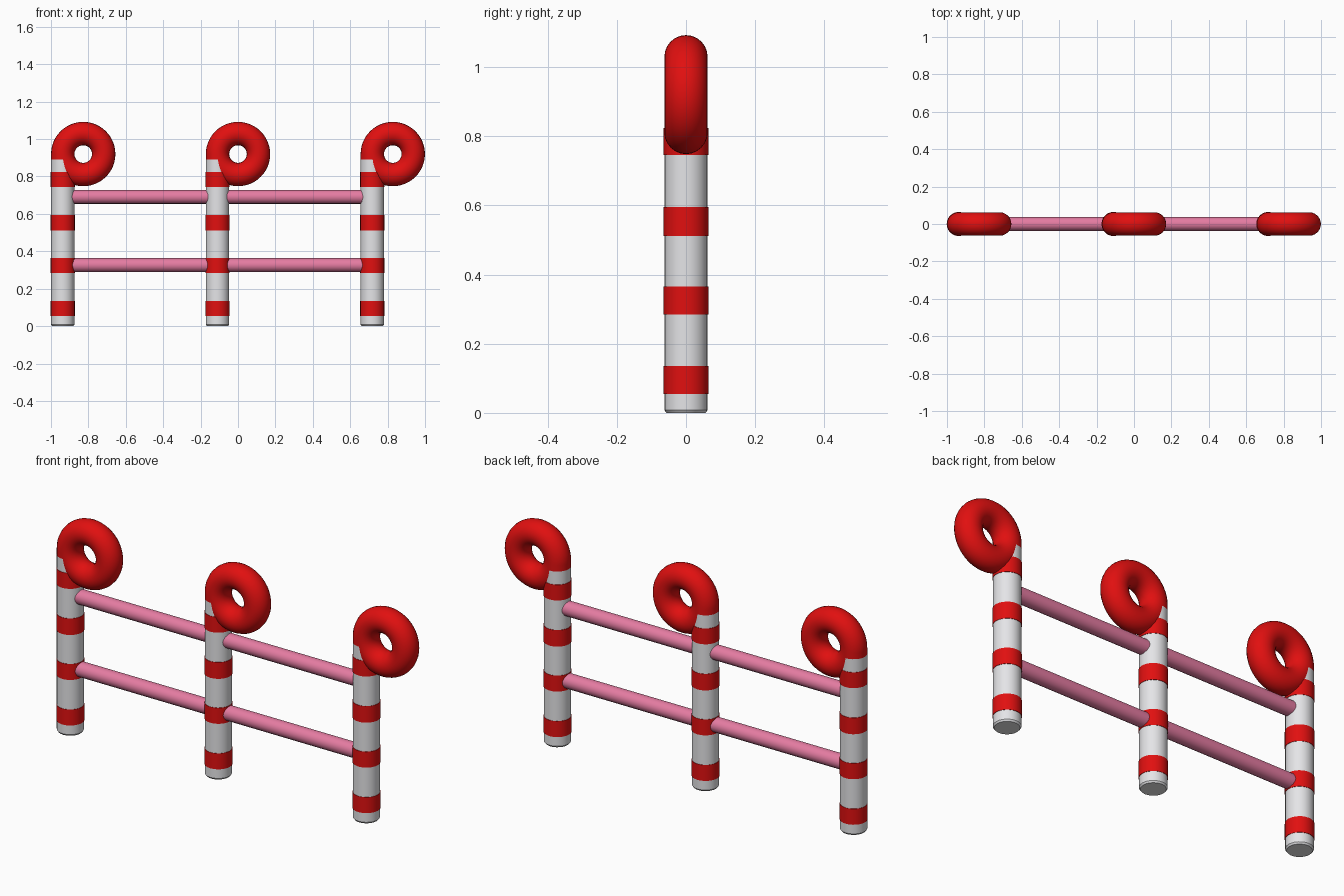
import bpy
import bmesh
import math

default = bpy.data.objects.get("Cube")
if default:
    bpy.data.objects.remove(default, do_unlink=True)


def make_material(name, rgb):
    mat = bpy.data.materials.new(name)
    mat.use_nodes = True
    mat.diffuse_color = (*rgb, 1)
    mat.node_tree.nodes["Principled BSDF"].inputs["Base Color"].default_value = (*rgb, 1)
    return mat


RED = make_material("candy red", (0.75, 0.005, 0.005))
WHITE = make_material("candy white", (0.78, 0.78, 0.8))
PINK = make_material("rail pink", (0.78, 0.2, 0.36))

SPACING = 0.8275
RING_Z = 0.92
RING_R = 0.1095
POST_R = 0.0625
BANDS = [(0.055, 0.135), (0.285, 0.365), (0.512, 0.595), (0.745, 0.824)]
RAIL_HEIGHTS = {"lower": 0.326, "upper": 0.691}


def shade(obj, degrees=35):
    bpy.ops.object.select_all(action="DESELECT")
    obj.select_set(True)
    bpy.context.view_layer.objects.active = obj
    bpy.ops.object.shade_smooth_by_angle(angle=math.radians(degrees))


def make_post(name, x):
    # Turned profile: chamfered foot, slightly raised red bands, red tip
    profile = [(POST_R - 0.006, 0), (POST_R, 0.008)]
    for low, high in BANDS:
        profile += [(POST_R, low), (POST_R + 0.002, low),
                    (POST_R + 0.002, high), (POST_R, high)]
    profile += [(POST_R, 0.89), (POST_R, RING_Z)]
    sides = 24
    bm = bmesh.new()
    rings = []
    for r, z in profile:
        rings.append([bm.verts.new((r * math.cos(math.tau * i / sides),
                                    r * math.sin(math.tau * i / sides), z))
                      for i in range(sides)])
    for a, b in zip(rings, rings[1:]):
        for i in range(sides):
            j = (i + 1) % sides
            bm.faces.new((a[i], a[j], b[j], b[i]))
    bm.faces.new(rings[0][::-1])
    bm.faces.new(rings[-1])
    # Stripe colour by height
    for face in bm.faces:
        z = face.calc_center_median().z
        red = z > 0.89 or any(lo - 0.001 < z < hi + 0.001 for lo, hi in BANDS)
        face.material_index = 1 if red else 0
    mesh = bpy.data.meshes.new(name)
    bm.to_mesh(mesh)
    bm.free()
    mesh.materials.append(WHITE)
    mesh.materials.append(RED)
    obj = bpy.data.objects.new(name, mesh)
    obj.location.x = x
    bpy.context.collection.objects.link(obj)
    shade(obj)


def make_ring(name, x):
    bpy.ops.mesh.primitive_torus_add(
        major_radius=RING_R, minor_radius=POST_R, major_segments=48,
        minor_segments=24, location=(x, 0, RING_Z), rotation=(math.pi / 2, 0, 0))
    obj = bpy.context.object
    obj.name = name
    obj.data.materials.append(RED)
    shade(obj, 60)


def make_rail(name, start, end, z):
    bpy.ops.mesh.primitive_cylinder_add(
        vertices=16, radius=0.037, depth=end - start,
        location=((start + end) / 2, 0, z), rotation=(0, math.pi / 2, 0))
    obj = bpy.context.object
    obj.name = name
    obj.data.materials.append(PINK)
    shade(obj)


# Three striped posts, each topped with a curled ring
for side, step in (("right", -1), ("middle", 0), ("left", 1)):
    ring_x = step * SPACING
    make_post(side + "_post", ring_x - RING_R)
    make_ring(side + "_curl", ring_x)

# Two rails in each bay, running between post centres
for side, step in (("right", -1), ("left", 0)):
    start = step * SPACING - RING_R
    for level, z in RAIL_HEIGHTS.items():
        make_rail(f"{side}_{level}_rail", start, start + SPACING, z)
